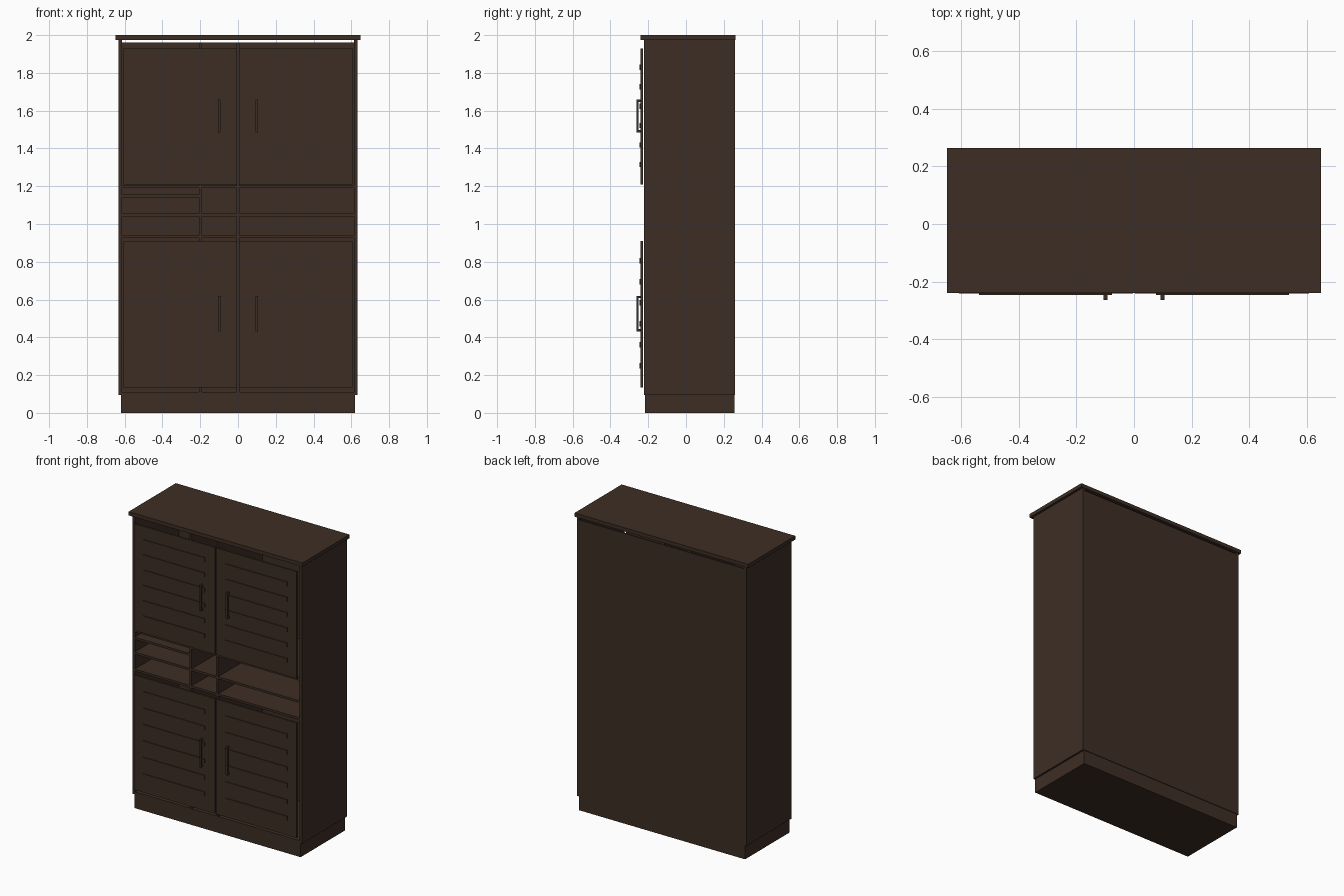
import bpy
import bmesh
from mathutils import Vector

cube = bpy.data.objects.get("Cube")
if cube:
    bpy.data.objects.remove(cube, do_unlink=True)

# Single dark wood finish
wood = bpy.data.materials.new("dark_brown_wood")
wood.use_nodes = True
colour = (0.047, 0.027, 0.018, 1)
wood.diffuse_color = colour
bsdf = wood.node_tree.nodes["Principled BSDF"]
bsdf.inputs["Base Color"].default_value = colour
bsdf.inputs["Roughness"].default_value = 0.7


def boxes(name, extents):
    """One object made of boxes, each given as (x range, y range, z range)."""
    bm = bmesh.new()
    for ranges in extents:
        low, high = Vector([r[0] for r in ranges]), Vector([r[1] for r in ranges])
        verts = bmesh.ops.create_cube(bm, size=1)["verts"]
        for v in verts:
            v.co = (low + high) / 2 + v.co * (high - low)
    mesh = bpy.data.meshes.new(name)
    bm.to_mesh(mesh)
    bm.free()
    mesh.materials.append(wood)
    obj = bpy.data.objects.new(name, mesh)
    bpy.context.collection.objects.link(obj)
    return obj


def mirrored(side, a, b):
    return tuple(sorted((side * a, side * b)))


FRONT, BACK = -0.222, 0.26
INNER = 0.615
depth = (FRONT, 0.25)

# Carcass: the back and dividers stop short of the overhanging top
boxes("plinth", [((-0.62, 0.62), (-0.218, 0.256), (0, 0.11))])
boxes("top_board", [((-0.648, 0.648), (-0.24, 0.263), (1.975, 2))])
boxes("back_panel", [((-INNER, INNER), (0.25, BACK), (0.095, 1.96))])
for label, side in (("left", 1), ("right", -1)):
    boxes(label + "_side_panel",
          [(mirrored(side, INNER, 0.632), (FRONT, BACK), (0.095, 1.975))])

# Dividers and shelves
for name, x in (("middle_divider", 0), ("offset_divider", -0.198)):
    boxes(name, [((x - 0.008, x + 0.008), depth, (0.11, 1.96))])
for name, z in (("lower_shelf", 0.925), ("niche_shelf", 1.04), ("upper_shelf", 1.19)):
    boxes(name, [((-INNER, INNER), depth, (z, z + 0.015))])
boxes("small_niche_shelf", [((-INNER, -0.2), depth, (1.14, 1.155))])

# Doors with raised slats and bar handles
rows = (
    ("lower", 0.135, 0.91, 0.25, 0.111, (0.43, 0.62)),
    ("upper", 1.21, 1.93, 1.315, 0.103, (1.485, 1.66)),
)
for row, bottom, top, first, step, grip in rows:
    for label, side in (("left", 1), ("right", -1)):
        prefix = row + "_" + label
        boxes(prefix + "_door",
              [(mirrored(side, 0.004, 0.607), (-0.241, -0.228), (bottom, top))])
        slat_x = mirrored(side, 0.077, 0.537)
        boxes(prefix + "_door_slats",
              [(slat_x, (-0.247, -0.24), (first + i * step - 0.014, first + i * step + 0.014))
               for i in range(6)])
        bar_x = mirrored(side, 0.092, 0.105)
        boxes(prefix + "_handle", [
            (bar_x, (-0.263, -0.252), grip),
            (bar_x, (-0.253, -0.24), (grip[0], grip[0] + 0.013)),
            (bar_x, (-0.253, -0.24), (grip[1] - 0.013, grip[1])),
        ])
